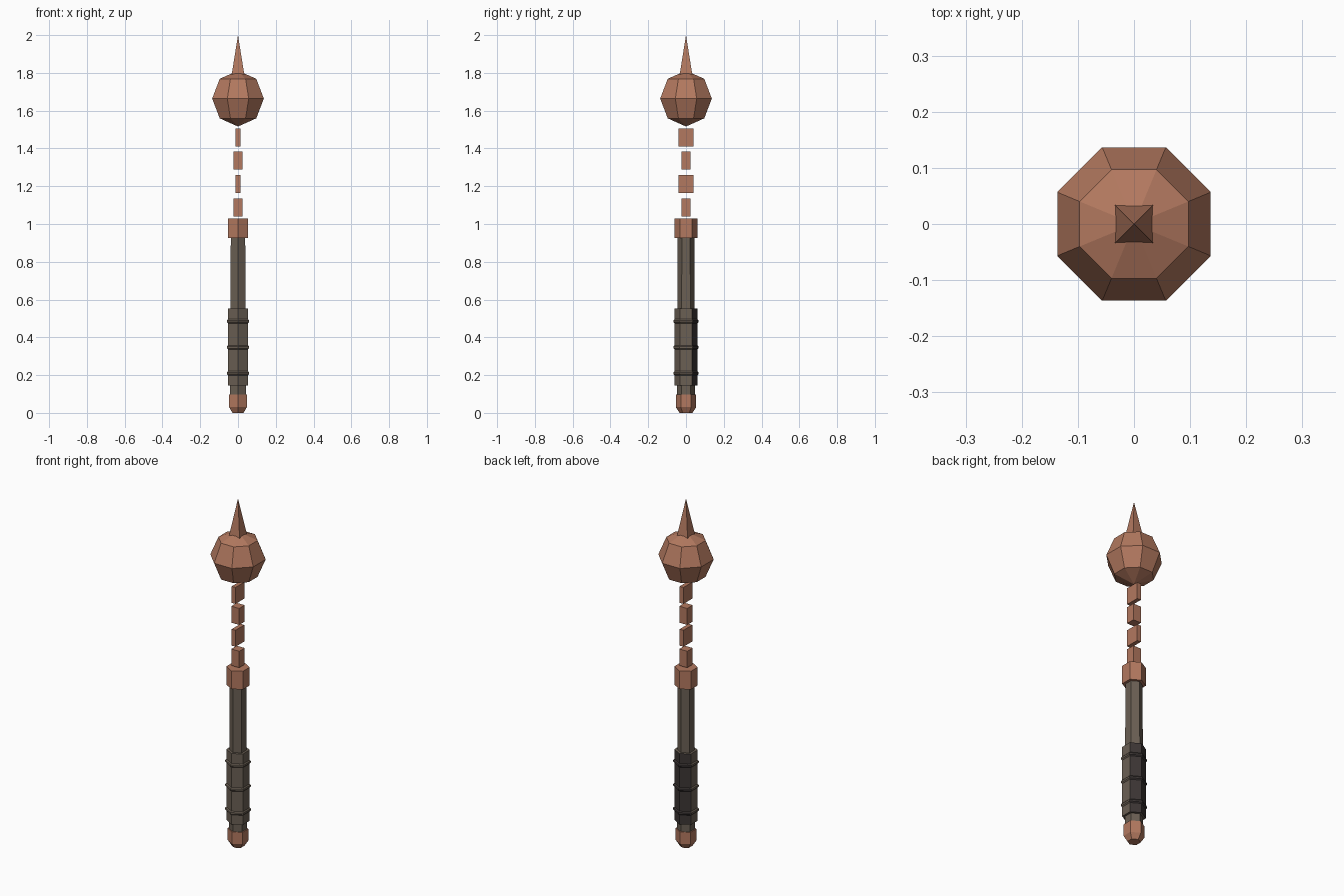
import bpy, bmesh, math

if "Cube" in bpy.data.objects:
    bpy.data.objects.remove(bpy.data.objects["Cube"])


def material(name, rgb):
    m = bpy.data.materials.new(name)
    m.diffuse_color = (*rgb, 1)
    m.use_nodes = True
    m.node_tree.nodes["Principled BSDF"].inputs["Base Color"].default_value = m.diffuse_color
    return m


copper = material("copper", (0.45, 0.19, 0.115))
brown = material("grey_brown", (0.145, 0.115, 0.088))
dark = material("dark_leather", (0.045, 0.036, 0.035))


def make(name, bm, *mats):
    bmesh.ops.recalc_face_normals(bm, faces=bm.faces)
    me = bpy.data.meshes.new(name)
    bm.to_mesh(me)
    bm.free()
    for m in mats:
        me.materials.append(m)
    ob = bpy.data.objects.new(name, me)
    bpy.context.collection.objects.link(ob)
    return ob


def lathe(name, profile, sides, turn, *mats):
    """Stack of polygon rings (radius, z), capped; radius 0 makes a point."""
    bm = bmesh.new()
    rings = []
    for r, z in profile:
        n = sides if r > 0 else 1
        rings.append([bm.verts.new((r * math.cos(turn + i * math.tau / sides),
                                    r * math.sin(turn + i * math.tau / sides), z))
                      for i in range(n)])
    for a, b in zip(rings, rings[1:]):
        for i in range(sides):
            j = (i + 1) % sides
            quad = [a[i % len(a)], a[j % len(a)], b[j % len(b)], b[i % len(b)]]
            bm.faces.new(list(dict.fromkeys(quad)))
    for ring in (rings[0], rings[-1]):
        if len(ring) > 2:
            bm.faces.new(ring)
    return make(name, bm, *mats)


def darken_back(ob):
    for p in ob.data.polygons:
        p.material_index = int(p.normal.y > 0.1)


def box(name, size, z, mat):
    bm = bmesh.new()
    bmesh.ops.create_cube(bm, size=1)
    bmesh.ops.scale(bm, vec=size, verts=bm.verts)
    bmesh.ops.translate(bm, vec=(0, 0, z), verts=bm.verts)
    return make(name, bm, mat)


HEX = math.pi / 2  # hexagon corners point to front and back

# handle
lathe("pommel", [(0.034, 0), (0.054, 0.03), (0.054, 0.098)], 6, HEX, copper)
lathe("shaft", [(0.048, 0.05), (0.044, 0.96)], 6, HEX, brown)
lathe("collar", [(0.061, 0.925), (0.061, 1.03)], 6, HEX, copper)

# grip with dark back and three raised bands
darken_back(lathe("grip", [(0.061, 0.145), (0.061, 0.553)], 6, HEX, brown, dark))
for i, z in enumerate((0.21, 0.347, 0.485)):
    darken_back(lathe(f"grip_band_{i + 1}",
                      [(0.058, z - 0.014), (0.067, z - 0.005), (0.067, z + 0.005),
                       (0.058, z + 0.014)], 6, HEX, brown, dark))

# chain of alternating links
for i in range(4):
    size = (0.024, 0.08, 0.095) if i % 2 else (0.05, 0.05, 0.095)
    box(f"chain_link_{i + 1}", size, 1.088 + 0.1235 * i, copper)

# eight-sided ball and its top spike
R, C = 0.148, 1.664
ball = [(R * math.sin(k * math.pi / 4) if 0 < k < 4 else 0,
         C - R * math.cos(k * math.pi / 4)) for k in range(5)]
lathe("ball_head", ball, 8, math.pi / 8, copper)
lathe("spike", [(0.048, 1.788), (0, 2.0)], 4, math.pi / 4, copper)
